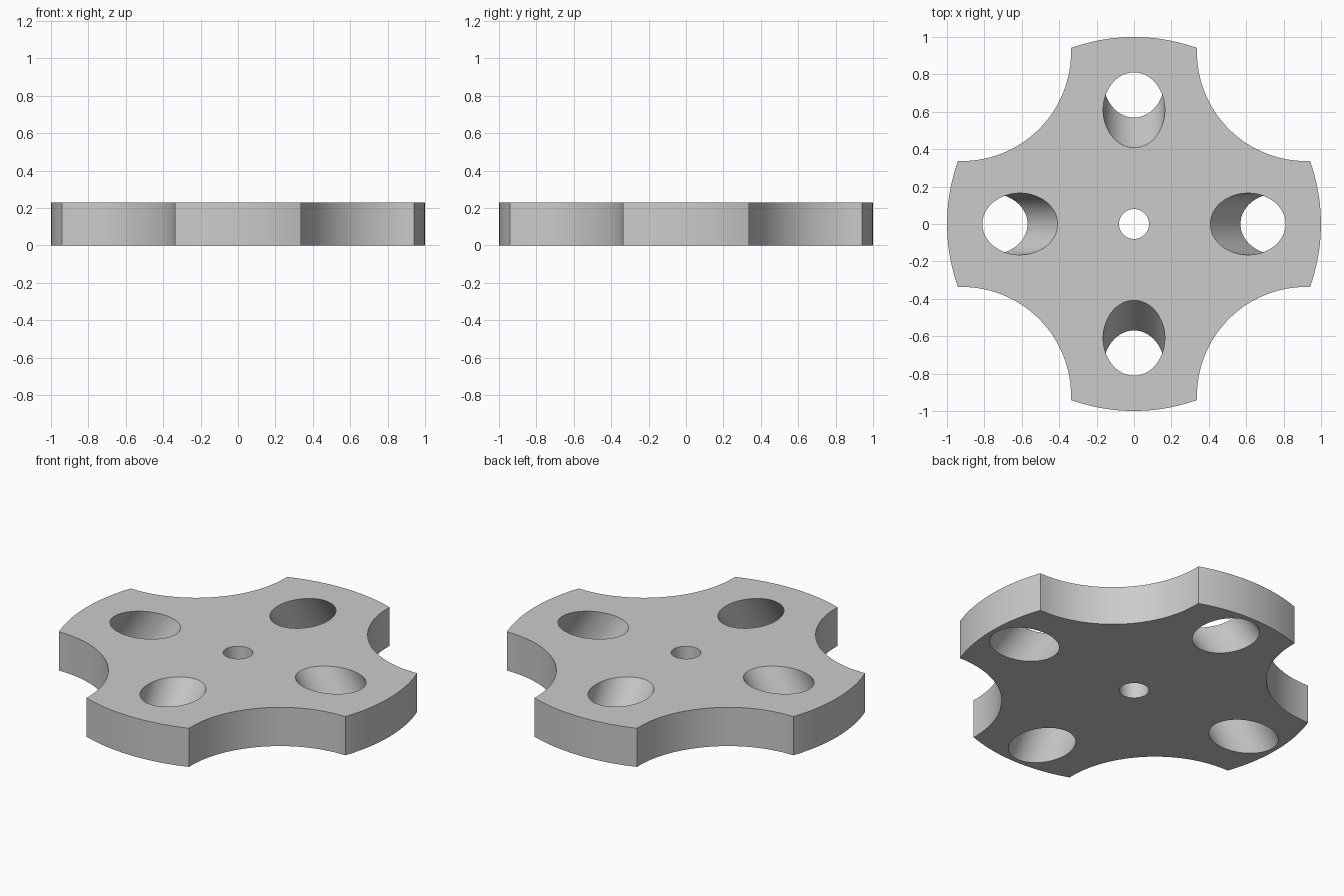
import bpy, bmesh
from math import atan, atan2, cos, sin, pi, hypot
from mathutils import Matrix, Vector

cube = bpy.data.objects.get("Cube")
if cube:
    bpy.data.objects.remove(cube, do_unlink=True)

HEIGHT = 0.23
CORNER = Vector((0.941, 0.337))      # where a scallop meets the rim
SCALLOP = Vector((0.92, 0.92))       # scallop centre
HOLE_R, HOLE_MID, HOLE_TILT = 0.165, 0.69, atan(0.7)

grey = bpy.data.materials.new("plain grey")
grey.use_nodes = True
colour = (0.6, 0.6, 0.6, 1)
grey.diffuse_color = colour
grey.node_tree.nodes["Principled BSDF"].inputs["Base Color"].default_value = colour


def make_object(name, bm):
    mesh = bpy.data.meshes.new(name)
    bmesh.ops.recalc_face_normals(bm, faces=bm.faces)
    bm.to_mesh(mesh)
    bm.free()
    mesh.materials.append(grey)
    obj = bpy.data.objects.new(name, mesh)
    bpy.context.collection.objects.link(obj)
    return obj


def arc(centre, radius, start, end, steps):
    """Points along an arc, leaving out the last one."""
    for i in range(steps):
        a = start + (end - start) * i / steps
        yield centre + radius * Vector((cos(a), sin(a)))


# Outline: four rim arcs alternating with four scallops
half = atan2(CORNER.y, CORNER.x)
offset = CORNER - SCALLOP
start = atan2(offset.y, offset.x)
end = -pi / 2 - (start + pi / 2) - pi / 2
quarter = list(arc(Vector((0, 0)), CORNER.length, -half, half, 20))
quarter += list(arc(SCALLOP, hypot(*offset), start, end, 32))

bm = bmesh.new()
outline = [bm.verts.new((Matrix.Rotation(k * pi / 2, 2) @ p).to_3d())
           for k in range(4) for p in quarter]
base = bm.faces.new(outline)
top = bmesh.ops.extrude_face_region(bm, geom=[base])["geom"]
bmesh.ops.translate(bm, vec=(0, 0, HEIGHT),
                    verts=[g for g in top if isinstance(g, bmesh.types.BMVert)])
plate = make_object("scalloped_plate", bm)

# Cutters: centre bore and four holes slanting outward towards the base
bm = bmesh.new()
mid = Matrix.Translation((0, 0, HEIGHT / 2))
placements = [(0.08, mid)]
for k in range(4):
    placements.append((HOLE_R, Matrix.Rotation(k * pi / 2, 4, 'Z')
                       @ Matrix.Translation((HOLE_MID, 0, HEIGHT / 2))
                       @ Matrix.Rotation(-HOLE_TILT, 4, 'Y')))
for radius, matrix in placements:
    bmesh.ops.create_cone(bm, cap_ends=True, segments=64, radius1=radius,
                          radius2=radius, depth=1, matrix=matrix)
cutter = make_object("hole_cutter", bm)
cutter.hide_render = True

# Cut the holes, then discard the cutter
bpy.context.view_layer.objects.active = plate
plate.select_set(True)
cut = plate.modifiers.new("holes", 'BOOLEAN')
cut.operation = 'DIFFERENCE'
cut.solver = 'EXACT'
cut.object = cutter
bpy.ops.object.modifier_apply(modifier=cut.name)
bpy.data.objects.remove(cutter, do_unlink=True)
bpy.ops.object.shade_smooth_by_angle(angle=pi / 6)
